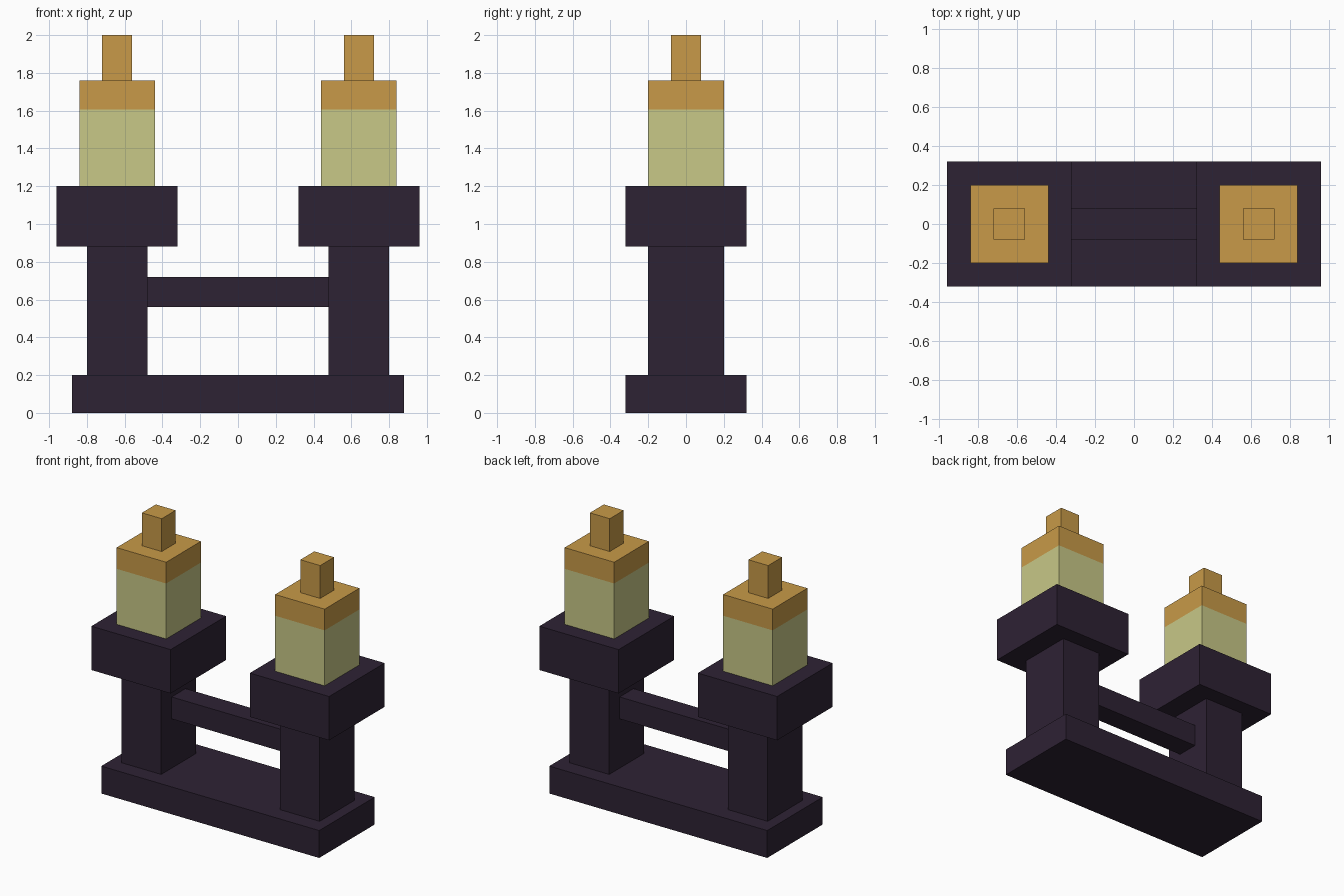
import bpy, bmesh
from mathutils import Vector

if "Cube" in bpy.data.objects:
    bpy.data.objects.remove(bpy.data.objects["Cube"])


def material(name, rgb):
    m = bpy.data.materials.new(name)
    m.diffuse_color = (*rgb, 1.0)
    m.use_nodes = True
    m.node_tree.nodes["Principled BSDF"].inputs["Base Color"].default_value = m.diffuse_color
    return m


DARK = material("dark_iron", (0.027, 0.016, 0.034))
WAX = material("pale_wax", (0.578, 0.578, 0.242))
AMBER = material("amber_glow", (0.578, 0.323, 0.065))


def box(name, cx, half_x, half_y, z0, z1, mats, split_z=None):
    """Axis-aligned box; above split_z the faces take the second material."""
    bm = bmesh.new()
    bmesh.ops.create_cube(bm, size=1.0)
    for v in bm.verts:
        v.co = Vector((cx + v.co.x * 2 * half_x, v.co.y * 2 * half_y,
                       z0 + (v.co.z + 0.5) * (z1 - z0)))
    if split_z is not None:
        bmesh.ops.bisect_plane(bm, geom=bm.verts[:] + bm.edges[:] + bm.faces[:],
                               plane_co=(0, 0, split_z), plane_no=(0, 0, 1))
        for f in bm.faces:
            f.material_index = int(f.calc_center_median().z > split_z)
    me = bpy.data.meshes.new(name)
    bm.to_mesh(me)
    bm.free()
    for m in mats:
        me.materials.append(m)
    ob = bpy.data.objects.new(name, me)
    bpy.context.collection.objects.link(ob)
    return ob


# Shared base and the bar joining the posts
box("base", 0, 0.88, 0.32, 0.0, 0.20, [DARK])
box("crossbar", 0, 0.48, 0.08, 0.56, 0.72, [DARK])

# Post, holder, candle and wick on each side
for side, cx in (("left", -0.64), ("right", 0.64)):
    box(side + "_post", cx, 0.16, 0.20, 0.20, 0.88, [DARK])
    box(side + "_holder", cx, 0.32, 0.32, 0.88, 1.20, [DARK])
    box(side + "_candle", cx, 0.20, 0.20, 1.20, 1.76, [WAX, AMBER], split_z=1.605)
    box(side + "_wick", cx, 0.08, 0.08, 1.76, 2.00, [AMBER])
